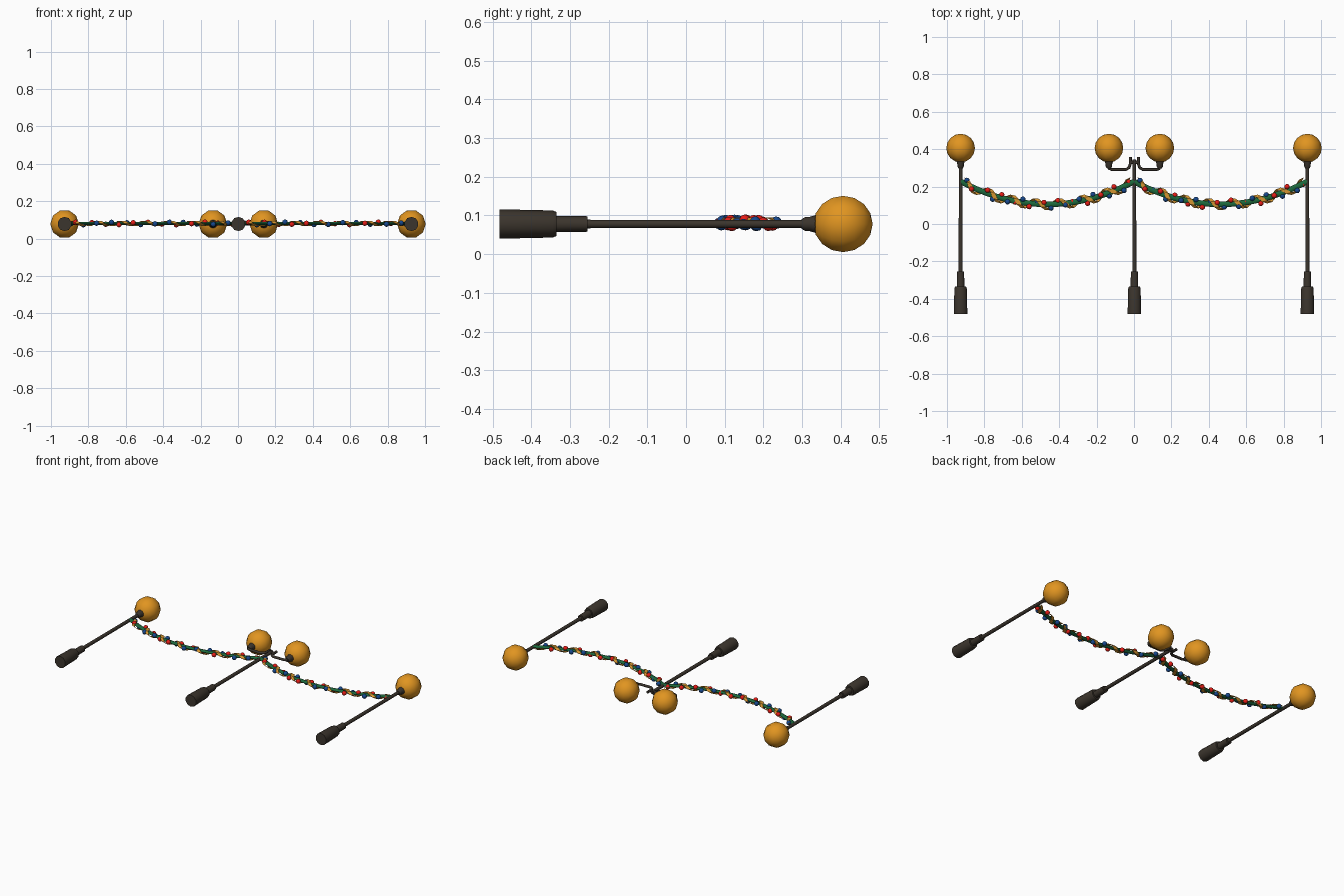
import bpy, bmesh, math, random
from mathutils import Vector, Matrix

if "Cube" in bpy.data.objects:
    bpy.data.objects.remove(bpy.data.objects["Cube"])

random.seed(4)
ZC = 0.078  # height of the plane the lamps lie in


def material(name, rgb):
    m = bpy.data.materials.new(name)
    m.diffuse_color = (*rgb, 1)
    m.use_nodes = True
    m.node_tree.nodes["Principled BSDF"].inputs["Base Color"].default_value = m.diffuse_color
    return m


IRON = material("dark iron", (0.044, 0.035, 0.026))
AMBER = material("amber glass", (0.75, 0.30, 0.015))
GREEN = material("garland green", (0.012, 0.14, 0.045))
GOLD = material("gold ribbon", (0.66, 0.30, 0.03))
RED = material("red bauble", (0.80, 0.012, 0.008))
BLUE = material("blue bauble", (0.008, 0.065, 0.27))


def finish(bm, name, mat, smooth=50):
    bmesh.ops.recalc_face_normals(bm, faces=bm.faces)
    me = bpy.data.meshes.new(name)
    bm.to_mesh(me)
    bm.free()
    ob = bpy.data.objects.new(name, me)
    bpy.context.collection.objects.link(ob)
    me.materials.append(mat)
    if smooth:
        bpy.ops.object.select_all(action='DESELECT')
        ob.select_set(True)
        bpy.context.view_layer.objects.active = ob
        bpy.ops.object.shade_smooth_by_angle(angle=math.radians(smooth))
    return ob


def lathe(name, x, profile, mat, sides=10):
    """Turn (radius, y) pairs around an axis parallel to y."""
    bm = bmesh.new()
    rings = []
    for r, y in profile:
        rings.append([bm.verts.new((x + r * math.sin(2 * math.pi * i / sides), y,
                                    ZC + r * math.cos(2 * math.pi * i / sides)))
                      for i in range(sides)])
    for a, b in zip(rings, rings[1:]):
        for i in range(sides):
            j = (i + 1) % sides
            bm.faces.new((a[i], a[j], b[j], b[i]))
    bm.faces.new(rings[0])
    bm.faces.new(rings[-1])
    return finish(bm, name, mat)


def tube(name, pts, radius, mat, sides=8, flat=1.0):
    """Sweep a ring, flattened in z, along points lying in a plane of constant z."""
    bm = bmesh.new()
    rings = []
    for i, p in enumerate(pts):
        t = (pts[min(i + 1, len(pts) - 1)] - pts[max(i - 1, 0)]).normalized()
        n = Vector((-t.y, t.x, 0))
        rings.append([bm.verts.new(p + radius * (n * math.cos(2 * math.pi * k / sides)
                                   + Vector((0, 0, flat)) * math.sin(2 * math.pi * k / sides)))
                      for k in range(sides)])
    for a, b in zip(rings, rings[1:]):
        for k in range(sides):
            j = (k + 1) % sides
            bm.faces.new((a[k], a[j], b[j], b[k]))
    bm.faces.new(rings[0])
    bm.faces.new(rings[-1])
    return finish(bm, name, mat, 60)


def globe(name, x):
    """Ten-sided lamp globe, a corner pointing up, with a flared collar."""
    bm = bmesh.new()
    bmesh.ops.create_uvsphere(bm, u_segments=10, v_segments=8, radius=0.0765,
                              matrix=Matrix.Translation((x, 0.406, ZC))
                              @ Matrix.Rotation(math.pi / 2, 4, 'X')
                              @ Matrix.Rotation(math.radians(18), 4, 'Z'))
    finish(bm, name + "_globe", AMBER)
    lathe(name + "_collar", x, [(0.012, 0.298), (0.018, 0.308), (0.018, 0.318),
                                (0.026, 0.345)], IRON)


# Posts: stepped base and slim pole
POST = [(0.038, -0.482), (0.035, -0.345), (0.031, -0.335), (0.021, -0.335),
        (0.020, -0.255), (0.011, -0.255), (0.010, 0.31)]
MID = 0.002
for side, x in (("left", -0.927), ("right", 0.927)):
    lathe(side + "_post", x, POST, IRON)
    globe(side + "_lamp", x)
lathe("middle_post", MID, POST[:-1] + [(0.010, 0.345)], IRON)

# Bracket arms of the middle post
ARM = [(0.022, 0.357), (0.022, 0.32), (0.028, 0.302), (0.045, 0.291),
       (0.12, 0.291), (0.133, 0.295), (0.136, 0.32)]
for side, s in (("left", -1), ("right", 1)):
    tube(side + "_arm", [Vector((MID + s * x, y, ZC)) for x, y in ARM], 0.008, IRON)
    globe(side + "_arm_lamp", MID + s * 0.136)
tube("arm_crossbar", [Vector((MID - 0.025, 0.33, ZC)), Vector((MID + 0.025, 0.33, ZC))],
     0.009, IRON)


# Garlands: sagging green rope, gold ribbon wound around it, baubles
def sag(cx, u):
    return Vector((cx + 0.463 * u, 0.105 + 0.122 * u * u, ZC + 0.003))


def around(cx, u, angle, ry, rz):
    n = Vector((-0.244 * u, 0.463, 0)).normalized()
    return sag(cx, u) + n * ry * math.cos(angle) + Vector((0, 0, rz * math.sin(angle)))


for side, cx in (("left", -0.463), ("right", 0.463)):
    tube(side + "_garland", [sag(cx, -1 + i / 10) for i in range(21)], 0.015, GREEN, 8, 0.5)

    # ribbon
    bm = bmesh.new()
    steps, turns = 42, 7
    prev = None
    for i in range(steps + 1):
        u = -0.96 + 1.92 * i / steps
        a = 2 * math.pi * turns * i / steps
        p = around(cx, u, a, 0.028, 0.014)
        w = Vector((0.463, 0.244 * u, 0)).normalized() * 0.014
        pair = (bm.verts.new(p - w), bm.verts.new(p + w))
        if prev:
            bm.faces.new((prev[0], prev[1], pair[1], pair[0]))
        prev = pair
    rib = finish(bm, side + "_ribbon", GOLD, 0)
    mod = rib.modifiers.new("thickness", 'SOLIDIFY')
    mod.thickness = 0.003
    mod.offset = 0

    # baubles, alternating colours
    bms = {"red": bmesh.new(), "blue": bmesh.new()}
    count = 24
    for i in range(count):
        u = -0.95 + 1.9 * i / (count - 1)
        p = around(cx, u, i * 2.4 + random.uniform(-0.4, 0.4), 0.021, 0.007)
        bmesh.ops.create_icosphere(bms["red" if i % 2 else "blue"], subdivisions=2,
                                   radius=0.0145, matrix=Matrix.Translation(p))
    finish(bms["red"], side + "_red_baubles", RED)
    finish(bms["blue"], side + "_blue_baubles", BLUE)
